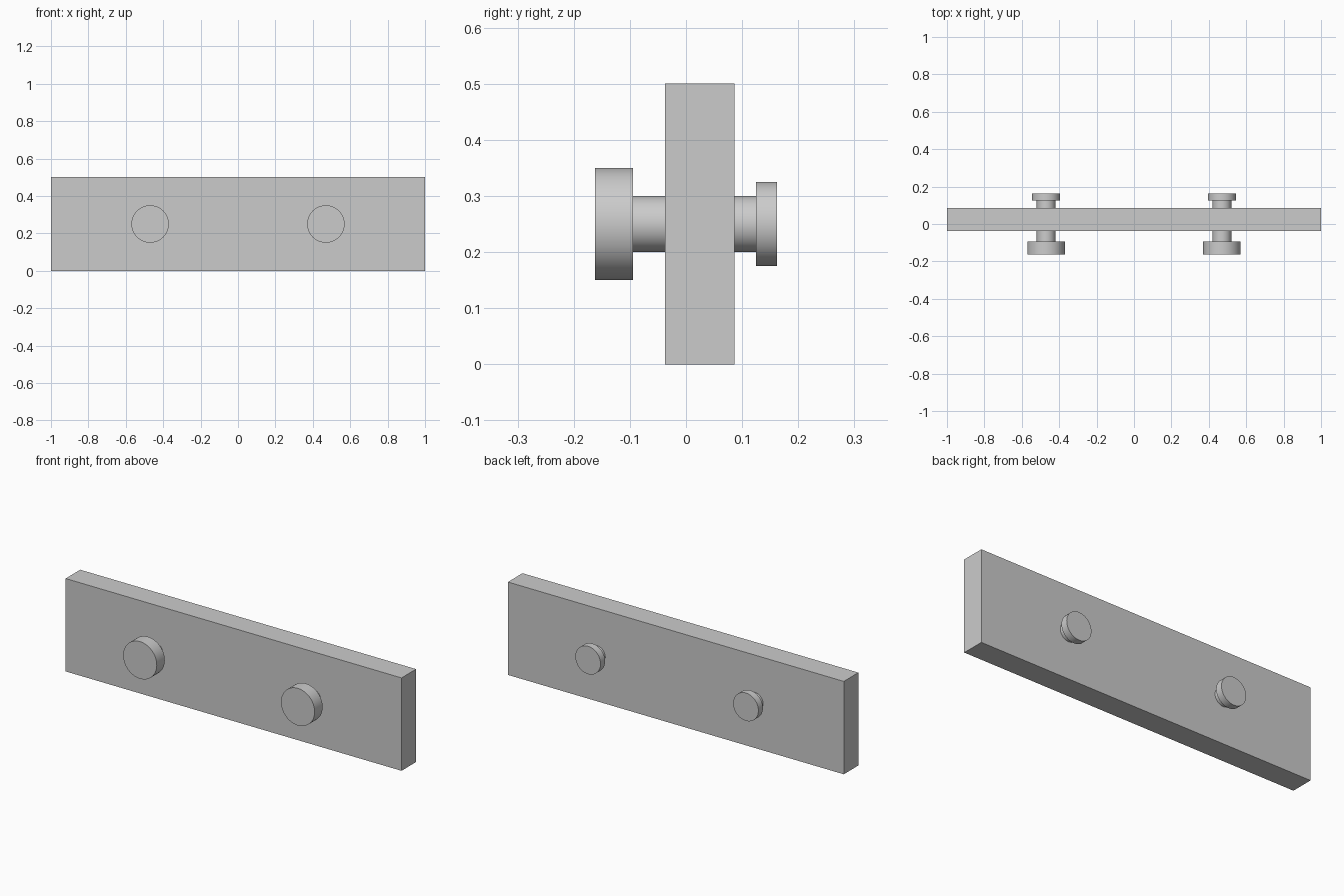
import bpy
import math

cube = bpy.data.objects.get("Cube")
if cube:
    bpy.data.objects.remove(cube, do_unlink=True)

grey = bpy.data.materials.new("light_grey")
grey.use_nodes = True
colour = (0.6, 0.6, 0.6, 1)
grey.diffuse_color = colour
grey.node_tree.nodes["Principled BSDF"].inputs["Base Color"].default_value = colour

MID_Z = 0.25
PLATE_FRONT, PLATE_BACK = -0.0375, 0.0865


def disc(name, x, radius, y0, y1):
    """Round part running along y from y0 to y1."""
    bpy.ops.mesh.primitive_cylinder_add(
        vertices=64, radius=radius, depth=y1 - y0,
        location=(x, (y0 + y1) / 2, MID_Z), rotation=(math.pi / 2, 0, 0))
    obj = bpy.context.object
    obj.name = name
    obj.data.materials.append(grey)
    bpy.ops.object.shade_smooth_by_angle()


# Flat rectangular plate
bpy.ops.mesh.primitive_cube_add(
    size=1, location=(0, (PLATE_FRONT + PLATE_BACK) / 2, MID_Z))
plate = bpy.context.object
plate.name = "plate"
plate.scale = (2, PLATE_BACK - PLATE_FRONT, 0.5)
bpy.ops.object.transform_apply(location=False, rotation=False, scale=True)
plate.data.materials.append(grey)

# Two stepped pins: large front knob, shank on each side, small back cap
for side, x in (("right", -0.47), ("left", 0.47)):
    disc(side + "_front_knob", x, 0.1, -0.1625, -0.0945)
    disc(side + "_front_shank", x, 0.05, -0.0945, PLATE_FRONT)
    disc(side + "_back_shank", x, 0.05, PLATE_BACK, 0.1245)
    disc(side + "_back_cap", x, 0.075, 0.1245, 0.1625)
